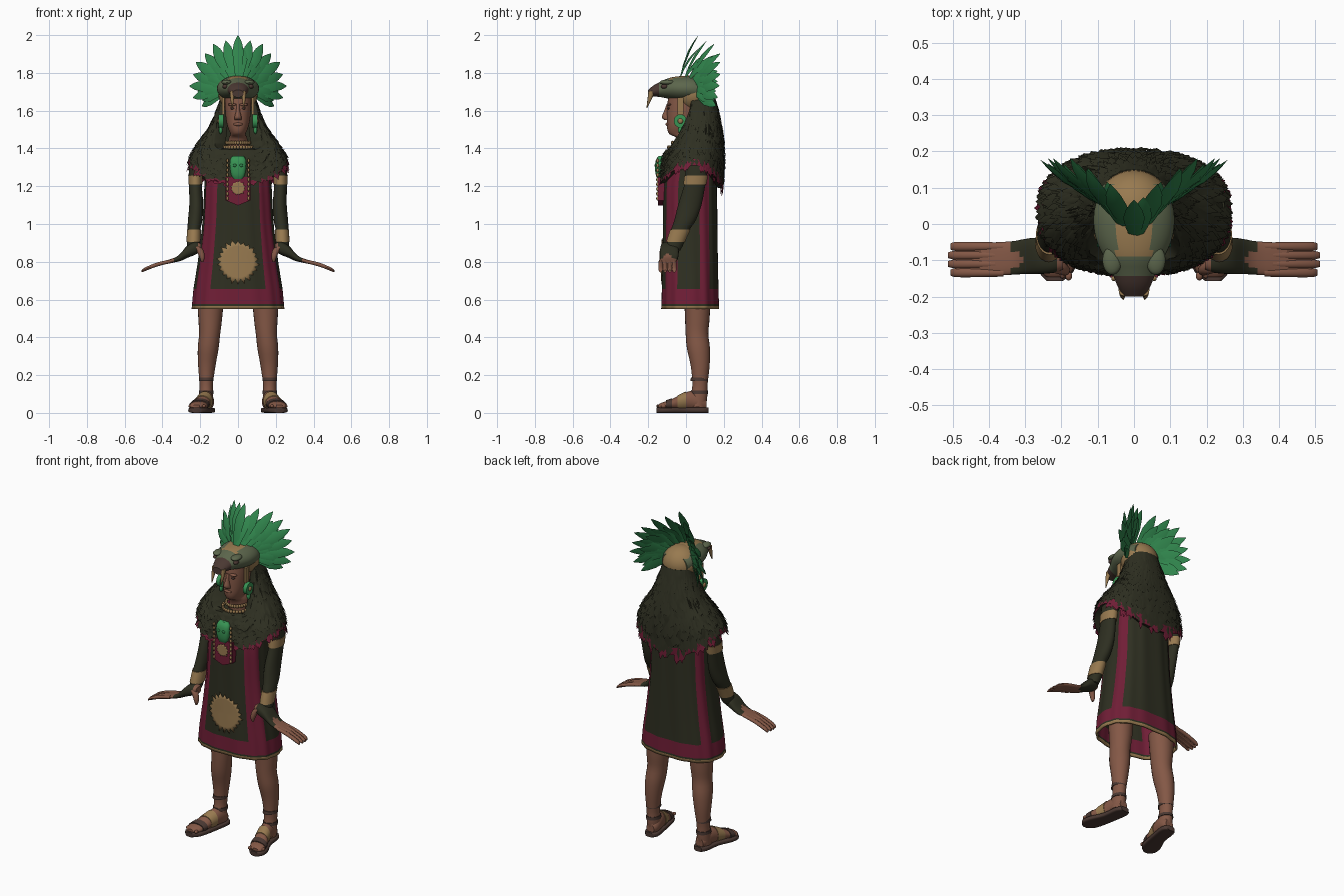
import bpy, bmesh, math, random
from mathutils import Vector, Matrix

if "Cube" in bpy.data.objects:
    bpy.data.objects.remove(bpy.data.objects["Cube"])
random.seed(4)

def material(name, r, g, b):
    m = bpy.data.materials.new(name)
    m.diffuse_color = [((c / 255 + .055) / 1.055) ** 2.4 for c in (r, g, b)] + [1]
    m.use_nodes = True
    m.node_tree.nodes["Principled BSDF"].inputs["Base Color"].default_value = m.diffuse_color
    return m

CLOTH = material("dark_olive_cloth", 46, 47, 33)
RED = material("crimson_trim", 112, 30, 54)
SKIN = material("brown_skin", 132, 88, 70)
GOLD = material("tan_gold", 152, 122, 80)
GREEN = material("feather_green", 48, 132, 76)
JADE = material("jade_green", 56, 148, 84)
SOLE = material("sandal_brown", 74, 56, 50)
SCALE = material("helmet_grey_green", 92, 102, 76)

def finish(name, bm, mats, angle=45):
    bmesh.ops.recalc_face_normals(bm, faces=bm.faces)
    me = bpy.data.meshes.new(name)
    bm.to_mesh(me)
    bm.free()
    for m in mats:
        me.materials.append(m)
    for p in me.polygons:
        p.use_smooth = True
    me.set_sharp_from_angle(angle=math.radians(angle))
    ob = bpy.data.objects.new(name, me)
    bpy.context.collection.objects.link(ob)
    return ob

def add_skin(bm, loops, rule=None, cap=True):
    rows = [[bm.verts.new(p) for p in loop] for loop in loops]
    n = len(rows[0])
    for i in range(len(rows) - 1):
        for j in range(n):
            k = (j + 1) % n
            f = bm.faces.new((rows[i][j], rows[i][k], rows[i + 1][k], rows[i + 1][j]))
            if rule:
                f.material_index = rule(i, j, f.calc_center_median())
    if cap:
        for row in (rows[0], rows[-1]):
            f = bm.faces.new(row)
            if rule:
                f.material_index = rule(0, 0, f.calc_center_median())

def oval(t, p=2):
    c, s = math.cos(t), math.sin(t)
    return math.copysign(abs(c) ** (2 / p), c), math.copysign(abs(s) ** (2 / p), s)

def refine(rows, k=3):
    out = []
    for i in range(len(rows) - 1):
        a, b, c, d = rows[max(i - 1, 0)], rows[i], rows[i + 1], rows[min(i + 2, len(rows) - 1)]
        for t in (j / k for j in range(k)):
            out.append([.5 * (2 * q + (r - p) * t + (2 * p - 5 * q + 4 * r - s) * t * t + (3 * q - p - 3 * r + s) * t ** 3)
                        for p, q, r, s in zip(a, b, c, d)])
    return out + [list(rows[-1])]

def loft(name, axis, rows, mats, s=1, n=24, p=2, rule=None, smooth=True, grow=1):
    """rows: x, y, z of the centre and two half sizes across the axis; s=-1 mirrors."""
    u, v = {"x": ((0, 1, 0), (0, 0, 1)), "y": ((1, 0, 0), (0, 0, 1)), "z": ((1, 0, 0), (0, 1, 0))}[axis]
    loops = []
    for x, y, z, a, b in (refine(rows) if smooth else rows):
        ring = [oval(2 * math.pi * j / n, p) for j in range(n)]
        loops.append([Vector((x * s, y, z)) + Vector(u) * a * grow * c + Vector(v) * b * grow * d for c, d in ring])
    bm = bmesh.new()
    add_skin(bm, loops, rule)
    return finish(name, bm, mats)

def ball(name, loc, size, mat, cuts=20):
    bm = bmesh.new()
    bmesh.ops.create_uvsphere(bm, u_segments=cuts, v_segments=cuts // 2, radius=1,
                              matrix=Matrix.Translation(loc) @ Matrix.Diagonal((*size, 1)))
    return finish(name, bm, [mat])

def box(name, loc, size, mat):
    bm = bmesh.new()
    bmesh.ops.create_cube(bm, size=1, matrix=Matrix.Translation(loc) @ Matrix.Diagonal((*size, 1)))
    return finish(name, bm, [mat])

def lookup(table, z):
    for lo, hi in zip(table, table[1:]):
        if z <= hi[0]:
            t = max(0, (z - lo[0]) / (hi[0] - lo[0]))
            return [a + (b - a) * t for a, b in zip(lo[1:], hi[1:])]
    return list(table[-1][1:])

# tunic: z -> half width, y centre, half depth
TUNIC = [(.55, .243, .022, .153), (.65, .234, .022, .15), (.8, .21, .022, .147), (1, .186, .022, .144),
         (1.2, .176, .022, .142), (1.4, .165, .04, .12)]
P = 2.6
def tunic_front(x, z):
    a, c, b = lookup(TUNIC, z)
    return c - b * (1 - min(1, abs(x) / a) ** P) ** (1 / P)

levels = [.55, .566, .576, .655] + [.655 + .0621 * i for i in range(1, 13)]
N = 120
loops = []
for z in levels:
    a, c, b = lookup(TUNIC, z)
    loop = []
    for j in range(N):
        t = 2 * math.pi * j / N
        u, v = oval(t, P)
        k = 1 + .012 * math.sin(14 * t + 2 * z)
        loop.append(Vector((a * u * k, c + b * v * k, z)))
    loops.append(loop)
def tunic_rule(i, j, c):
    t = 2 * math.pi * (j + .5) / N
    q = math.degrees(math.asin(abs(math.sin(t))))
    if i == 0:
        return 2
    if i == 2 or (i > 2 and ((22 < q < 58) if math.sin(t) < 0 else (14 < q < 38))):
        return 1
    return 0
bm = bmesh.new()
add_skin(bm, loops, tunic_rule, cap=False)
tunic = finish("tunic", bm, [CLOTH, RED, GOLD])
mod = tunic.modifiers.new("thickness", "SOLIDIFY")
mod.thickness, mod.offset = .01, -1

# sun emblems, following the surface behind them
def sun(name, z0, r, surface, n=44):
    bm = bmesh.new()
    mid = bm.verts.new((0, surface(0, z0), z0))
    rings = []
    for f in (.35, .7, 1):
        ring = []
        for j in range(n):
            t = 2 * math.pi * j / n
            q = r * f if f < 1 else r * (random.uniform(.88, 1.05) if j % 2 else .76)
            x, z = q * math.cos(t), z0 + q * math.sin(t)
            ring.append(bm.verts.new((x, surface(x, z), z)))
        rings.append(ring)
    for j in range(n):
        k = (j + 1) % n
        bm.faces.new((mid, rings[0][j], rings[0][k]))
        for a, b in zip(rings, rings[1:]):
            bm.faces.new((a[j], b[j], b[k], a[k]))
    ob = finish(name, bm, [GOLD])
    ob.modifiers.new("thickness", "SOLIDIFY").thickness = .004
sun("tunic_sun", .80, .118, lambda x, z: tunic_front(x, z) - .006)
sun("pendant_sun", 1.19, .04, lambda x, z: -.152, 24)

# fur cape with hood: z -> half width, front y, back y
CAPE = [(1.15, .255, -.135, .185), (1.25, .262, -.138, .198), (1.35, .255, -.128, .203), (1.42, .218, -.095, .2),
        (1.5, .155, -.055, .19), (1.6, .112, -.025, .172), (1.72, .08, -.02, .14)]
def cape_point(t, s, grow=1):
    d = math.acos(max(-1, min(1, -math.sin(t))))       # angle away from the front
    e = max(0, min(1, (d - .35) / 1.05))
    top = 1.395 + .29 * e * e * (3 - 2 * e)
    low = 1.31 - (.1 if d < math.pi / 2 else .125) * math.cos(d) ** 2
    z = top + (low - top) * s
    a, f, b = lookup(CAPE, z)
    u, v = oval(t, 2.3)
    return Vector((a * u * grow, (f + b) / 2 + (b - f) / 2 * v * grow, z))
NC, ROWS = 96, 22
angles = [2 * math.pi * j / NC for j in range(NC)]
loops = [[cape_point(t, .02, .5) for t in angles]]
for i in range(ROWS + 1):
    loops.append([cape_point(t, i / ROWS, 1 + random.uniform(-.02, .025) + (.02 if i >= ROWS - 1 else 0)) for t in angles])
loops.append([cape_point(t, .97, .72) for t in angles])
bm = bmesh.new()
add_skin(bm, loops, lambda i, j, c: 1 if i >= ROWS - 1 and i <= ROWS else 0, cap=False)
for k in range(900):                                    # hanging tufts
    t, s = random.uniform(0, 2 * math.pi), random.uniform(.05, .98)
    w, l = random.uniform(.04, .08), random.uniform(.1, .16)
    pts = [cape_point(t, s, 1.01), cape_point(t - w, s + l * .5, 1.02), cape_point(t, s + l, 1.06), cape_point(t + w, s + l * .5, 1.02)]
    v = [bm.verts.new(p) for p in pts]
    for f in (bm.faces.new((v[0], v[1], v[2])), bm.faces.new((v[0], v[2], v[3]))):
        f.material_index = 1 if s > .9 else 0
finish("fur_cape", bm, [CLOTH, RED], 60)

# head, neck and face
loft("head", "z", [(0, .02, 1.36, .058, .06), (0, .01, 1.45, .05, .058), (0, -.025, 1.475, .04, .062),
                   (0, -.025, 1.505, .052, .075), (0, -.018, 1.55, .063, .083), (0, -.01, 1.62, .069, .09),
                   (0, 0, 1.7, .07, .09)], [SKIN], n=32, p=2.2)
loft("nose", "z", [(0, -.1, 1.55, .018, .012), (0, -.106, 1.565, .019, .022), (0, -.1, 1.6, .01, .015),
                   (0, -.092, 1.635, .009, .01)], [SKIN])
ball("lips", (0, -.098, 1.528), (.024, .01, .009), SKIN)
for s in (1, -1):
    ball("eye", (s * .028, -.09, 1.612), (.013, .008, .006), SOLE)
    ball("brow", (s * .03, -.09, 1.632), (.024, .014, .008), SKIN)
    box("cheek_plate", (s * .078, -.03, 1.625), (.014, .032, .09), GOLD)
    loft("ear_disc", "x", [(.078, -.03, 1.545, .034, .036), (.102, -.03, 1.545, .034, .036)], [JADE], s, smooth=False)
    ball("ear_stud", (s * .102, -.03, 1.545), (.008, .014, .014), GOLD)
    ball("ear_drop", (s * .092, -.03, 1.497), (.01, .012, .02), JADE)

# bead collar
for row in range(2):
    for k in range(15):
        t = math.pi * (1.05 + .9 * k / 14)
        r = .062 + .018 * row
        ball("collar_bead", (r * math.cos(t), .0 + r * 1.15 * math.sin(t), 1.43 - .024 * row), (.009, .009, .011), GOLD, 10)

# chest pendant
bm = bmesh.new()
shield = [(-.066, 1.25), (-.066, 1.125), (0, 1.098), (.066, 1.125), (.066, 1.25)]
add_skin(bm, [[Vector((x, y, z)) for x, z in shield] for y in (-.115, -.148)])
finish("pendant_plate", bm, [RED])
loft("jade_pendant", "z", [(0, -.135, 1.238, .026, .016), (0, -.138, 1.26, .036, .022), (0, -.138, 1.3, .043, .026),
                           (0, -.135, 1.34, .042, .024), (0, -.13, 1.36, .028, .014)], [JADE], p=2.8)
for s in (1, -1):
    ball("pendant_eye", (s * .017, -.162, 1.31), (.01, .005, .008), GREEN, 12)
    for k in range(9):
        ball("pendant_bead", (s * .056, -.15, 1.135 + .025 * k), (.007, .008, .011), GOLD, 10)

# arms with bands, hands and fingers
ARM = [(.19, .05, 1.37, .06, .07), (.225, .055, 1.26, .036, .057), (.225, .045, 1.2, .034, .056), (.221, .02, 1.1, .037, .062),
       (.227, -.005, 1.02, .038, .057), (.233, -.03, .97, .034, .049), (.235, -.055, .9, .034, .045), (.24, -.075, .86, .03, .045)]
HAND = [(.195, -.1, .875, .025, .02), (.225, -.09, .872, .045, .034), (.27, -.088, .852, .05, .032), (.305, -.09, .824, .048, .02),
        (.34, -.094, .808, .046, .012), (.42, -.097, .787, .045, .009), (.49, -.098, .76, .043, .007)]
for s in (1, -1):
    loft("sleeve", "z", ARM, [CLOTH], s)
    loft("arm_band", "z", [(.225, .054, 1.258, .036, .058), (.225, .047, 1.21, .034, .057)], [GOLD], s, smooth=False, grow=1.07)
    loft("wrist_cuff", "z", [ARM[5], (.234, -.044, .935, .034, .047), (.235, -.055, .905, .034, .045)], [GOLD], s, grow=1.1)
    loft("hand", "x", HAND, [CLOTH, SKIN], s, p=2.6,
         rule=lambda i, j, c: 1 if abs(c.x) > .325 + .02 * math.sin(80 * c.y) or abs(c.x) < .21 else 0)
    for k in range(4):
        y = -.062 - .024 * k
        loft("finger", "x", [(.36, y, .802, .011, .01), (.43, y, .785, .0125, .011), (.49, y, .761, .0125, .01),
                             (.512 - .006 * (k % 3 == 0), y, .75, .008, .006)], [SKIN], s, n=10)
    loft("thumb", "z", [(.235, -.105, .89, .02, .025), (.205, -.12, .865, .02, .018), (.19, -.128, .825, .014, .014),
                        (.19, -.128, .8, .006, .006)], [SKIN], s, n=14)

# legs and sandals
LEG = [(.145, .06, .62, .072, .07), (.147, .06, .5, .063, .065), (.15, .058, .42, .056, .06), (.158, .066, .34, .055, .061),
       (.165, .075, .25, .046, .05), (.168, .074, .15, .035, .04), (.168, .068, .09, .037, .045), (.17, .06, .03, .036, .045)]
FOOT = [(.165, .108, .045, .025, .03), (.165, .08, .055, .038, .045), (.17, .03, .065, .04, .052), (.185, -.03, .055, .042, .04),
        (.205, -.09, .042, .048, .025), (.213, -.13, .036, .042, .018), (.216, -.146, .033, .025, .01)]
SOLES = [(.165, .12, .014, .024, .014), (.165, .09, .014, .044, .014), (.178, 0, .014, .044, .014),
         (.203, -.08, .014, .054, .014), (.214, -.13, .014, .048, .014), (.218, -.157, .014, .022, .014)]
for s in (1, -1):
    loft("leg", "z", LEG, [SKIN], s)
    loft("foot", "y", FOOT, [SKIN], s)
    loft("sandal_sole", "y", SOLES, [SOLE], s, p=4)
    loft("toe_strap", "y", [(.2, -.075, .045, .047, .03), (.208, -.105, .041, .047, .024)], [SOLE], s, smooth=False, grow=1.08)
    loft("instep_plate", "y", [(.176, .0, .062, .04, .048), (.19, -.045, .053, .042, .036)], [GOLD], s, smooth=False, grow=1.08)
    for z in (.1, .17):
        loft("ankle_strap", "z", [(.168, .07, z, .037, .044), (.168, .071, z + .018, .036, .042)], [SOLE], s, smooth=False, grow=1.07)
    for k in range(5):
        ball("toe", (s * (.18 + .018 * k), -.143 + .006 * k, .036), (.01, .014, .01), SKIN, 10)

# beast head helmet
loft("helmet", "y", [(0, .11, 1.7, .085, .06), (0, .04, 1.715, .11, .068), (0, -.03, 1.717, .108, .066), (0, -.09, 1.718, .084, .055),
                     (0, -.13, 1.713, .062, .042), (0, -.17, 1.705, .046, .03), (0, -.2, 1.69, .03, .02)], [SCALE, GOLD, SOLE],
     n=40, rule=lambda i, j, c: 2 if c.y < -.145 else 1 if abs(c.x) < .05 and c.z > 1.75 and c.y > -.09 else 0)
ball("helmet_cap", (0, .045, 1.69), (.104, .104, .097), GOLD, 32)
for s in (1, -1):
    ball("helmet_brow", (s * .06, -.1, 1.75), (.027, .04, .014), SCALE)
    ball("helmet_eye", (s * .068, -.115, 1.728), (.014, .018, .012), SOLE)
    loft("fang", "z", [(.03, -.18, 1.705, .013, .018), (.031, -.193, 1.66, .009, .011), (.03, -.207, 1.615, .002, .002)], [GOLD], s, n=12)

# feather crest: a fan swept back on both sides
def feather(deg, reach, lift, mat):
    a = math.radians(deg)
    sn, cs = math.sin(a), math.cos(a)
    base = Vector((.07 * sn, -.03 + .09 * abs(sn) + lift, 1.72 + .05 * cs))
    back = .066 + .115 * min(1, abs(sn) * 1.5) - max(0, abs(deg) - 80) * .0006
    tip = Vector((reach * sn, back + lift, 1.72 + reach * cs))
    n = Vector((.57 * sn, -.82, .3)).normalized()
    side = (tip - base).cross(n).normalized()
    loops = []
    for t, w in ((0, .014), (.3, .023), (.6, .03), (.8, .022), (.92, .011), (1, .0008)):
        c = base.lerp(tip, t) + n * .012 * math.sin(math.pi * t)
        loops.append([c - side * w, c + n * w * .25, c + side * w, c - n * w * .12])
    bm = bmesh.new()
    add_skin(bm, loops)
    finish("crest_feather", bm, [mat], 30)
for k in range(-8, 9):
    feather(k * 14.6, .28 - .009 * abs(k) ** .5 - (.04 if abs(k) == 8 else .012 * (k % 2)), 0, GREEN)
for k in range(-7, 8):
    feather(k * 14.6 + 7 * (1 if k >= 0 else -1), .215 - .015 * (k % 2), -.014, GREEN)
